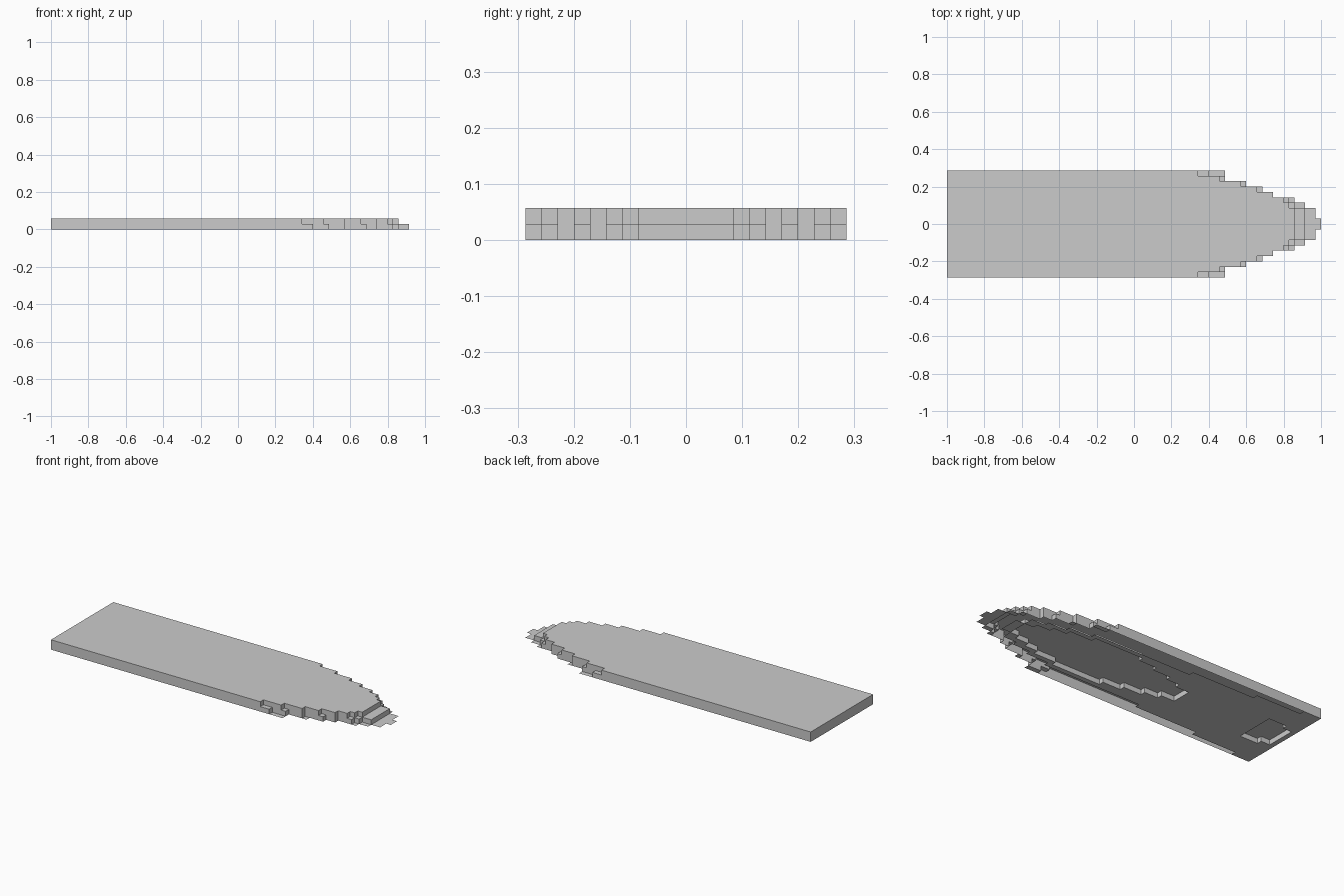
import bpy, bmesh

if "Cube" in bpy.data.objects:
    bpy.data.objects.remove(bpy.data.objects["Cube"], do_unlink=True)

U = 2 / 70  # one block

grey = bpy.data.materials.new("hull_grey")
grey.use_nodes = True
grey.diffuse_color = (0.6, 0.6, 0.6, 1)
bsdf = next(n for n in grey.node_tree.nodes if n.type == 'BSDF_PRINCIPLED')
bsdf.inputs["Base Color"].default_value = (0.6, 0.6, 0.6, 1)

# Stepped outlines, mirrored about y = 0, in blocks: start, then (half width, end) to the bow
BASE = (0, [(10, 52), (8, 56), (7, 59), (6, 61), (5, 65), (4, 67), (3, 69), (1, 70)])
LOWER = (0, [(10, 49), (9, 52), (8, 55), (7, 59), (6, 61), (5, 64), (4, 65), (3, 67)])
UPPER = (0, [(10, 47), (9, 51), (8, 55), (7, 58), (6, 61), (5, 63), (4, 64), (3, 65)])
FLOOR = (0, [(10, 4), (9, 14), (8, 28), (7, 50), (6, 55), (5, 59), (4, 62), (2, 64)])
SPINDLE = (24, [(2, 27), (3, 30), (4, 34), (5, 38), (6, 49), (5, 54), (4, 57), (3, 60), (2, 62)])
STERN = (1, [(3, 3), (4, 7)])


def half_width(outline, i):
    """Half width of an outline at block column i."""
    start, steps = outline
    if i < start:
        return 0
    return next((half for half, end in steps if i < end), 0)


def add_quad(bm, corners):
    bm.faces.new([bm.verts.new((x * U - 1, y * U, z * U)) for x, y, z in corners])


def add_flat(bm, outline, z, holes=(), up=True):
    """Level sheet filling an outline, less the holes."""
    for i in range(70):
        h = half_width(outline, i)
        inner = max([half_width(hole, i) for hole in holes], default=0)
        for j in range(-h, h):
            if not -inner <= j < inner:
                quad = [(i, j, z), (i + 1, j, z), (i + 1, j + 1, z), (i, j + 1, z)]
                add_quad(bm, quad if up else quad[::-1])


def add_wall(bm, outline, z, outward=True):
    """Wall one block high around an outline."""
    x, steps = outline
    side = []
    for half, end in steps:
        side += [(x, -half), (end, -half)]
        x = end
    loop = side + [(px, -py) for px, py in reversed(side)]
    for (ax, ay), (bx, by) in zip(loop, loop[1:] + loop[:1]):
        quad = [(ax, ay, z), (bx, by, z), (bx, by, z + 1), (ax, ay, z + 1)]
        add_quad(bm, quad if outward else quad[::-1])


def finish(name, bm):
    bmesh.ops.remove_doubles(bm, verts=bm.verts, dist=U / 100)
    bmesh.ops.dissolve_limit(bm, angle_limit=0.01, verts=bm.verts, edges=bm.edges)
    mesh = bpy.data.meshes.new(name)
    bm.to_mesh(mesh)
    bm.free()
    mesh.materials.append(grey)
    bpy.context.scene.collection.objects.link(bpy.data.objects.new(name, mesh))


# Outer hull: an open shell with two terraces at the bow
shell = bmesh.new()
add_flat(shell, UPPER, 2)
add_wall(shell, UPPER, 1)
add_flat(shell, LOWER, 1, [UPPER])
add_wall(shell, LOWER, 0)
add_flat(shell, BASE, 0, [LOWER])
finish("outer_hull", shell)

# Inner floor with two recesses one block deep
inner = bmesh.new()
add_flat(inner, FLOOR, 0, [SPINDLE, STERN], up=False)
for recess in (SPINDLE, STERN):
    add_wall(inner, recess, 0, outward=False)
    add_flat(inner, recess, 1, up=False)
finish("inner_floor", inner)
